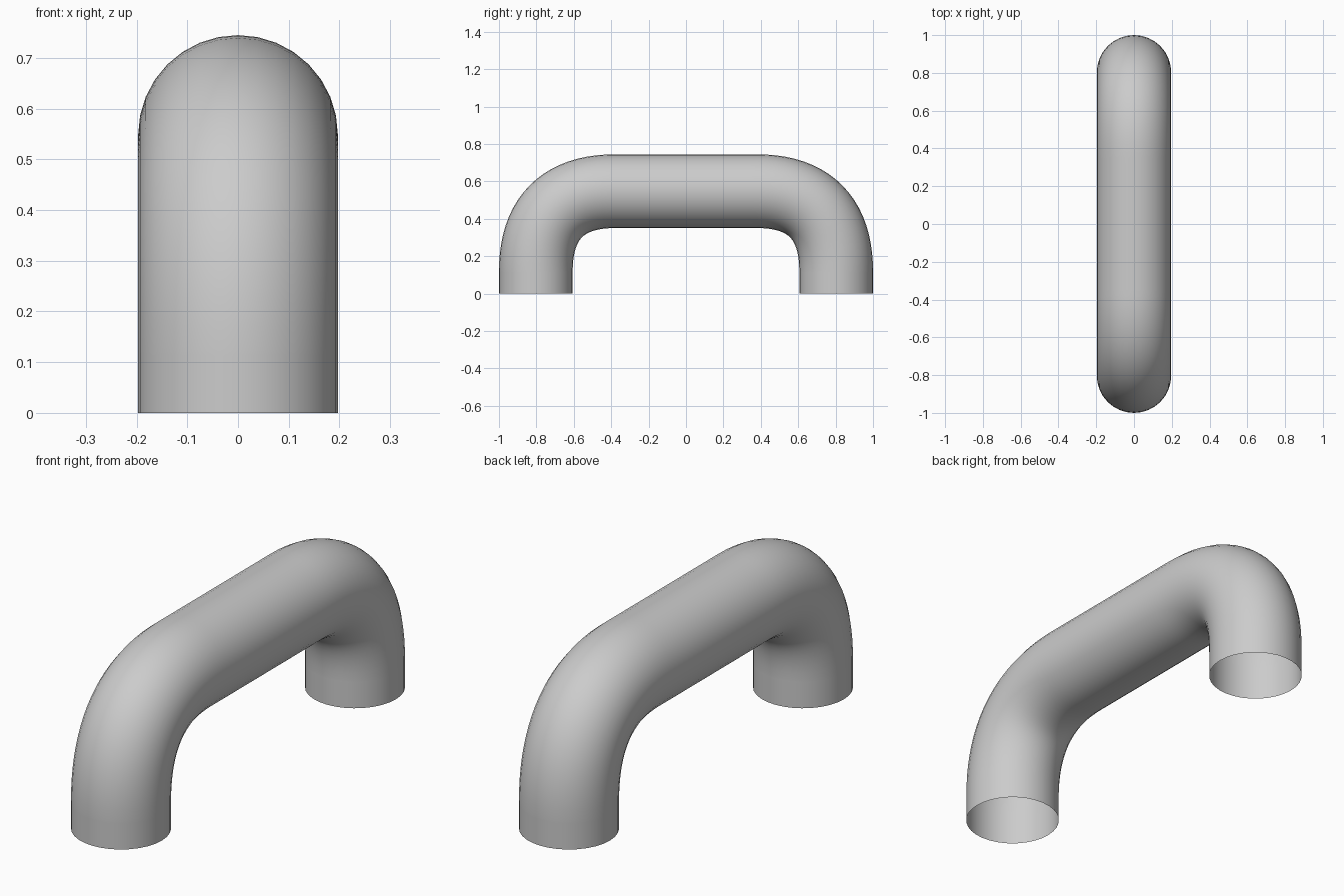
import bpy

cube = bpy.data.objects.get("Cube")
if cube:
    bpy.data.objects.remove(cube, do_unlink=True)

RADIUS = 0.197
LEG_Y = 1 - RADIUS     # centre line of the legs
BAR_Z = 0.745 - RADIUS   # centre line of the crossbar
BEND_Z, BEND_Y = 0.12, 0.38  # where the bends begin and end
EASE = 0.66

grey = bpy.data.materials.new("plain_grey")
grey.use_nodes = True
colour = (0.6, 0.6, 0.6, 1)
grey.diffuse_color = colour
grey.node_tree.nodes["Principled BSDF"].inputs["Base Color"].default_value = colour

# Centre line: leg, eased bend, crossbar, eased bend, leg
up = EASE * (BAR_Z - BEND_Z)
along = EASE * (LEG_Y - BEND_Y)


def knots(s):
    """Point, left handle and right handle for one side, from the foot up."""
    return [
        ((s * LEG_Y, 0), (s * LEG_Y, -0.04), (s * LEG_Y, 0.04)),
        ((s * LEG_Y, BEND_Z), (s * LEG_Y, BEND_Z - 0.04), (s * LEG_Y, BEND_Z + up)),
        ((s * BEND_Y, BAR_Z), (s * (BEND_Y + along), BAR_Z), (s * (BEND_Y - 0.2), BAR_Z)),
    ]


path = knots(-1) + [(p, b, a) for p, a, b in reversed(knots(1))]

curve = bpy.data.curves.new("tube_path", "CURVE")
curve.dimensions = "3D"
curve.resolution_u = 20
curve.bevel_depth = RADIUS
curve.bevel_resolution = 14
curve.use_fill_caps = False
spline = curve.splines.new("BEZIER")
spline.bezier_points.add(len(path) - 1)
for bp, (p, a, b) in zip(spline.bezier_points, path):
    bp.handle_left_type = bp.handle_right_type = "FREE"
    bp.co, bp.handle_left, bp.handle_right = ((0, *v) for v in (p, a, b))

# Open-ended bent tube as a smooth mesh
tube = bpy.data.objects.new("bent_tube", curve)
bpy.context.collection.objects.link(tube)
curve.materials.append(grey)
bpy.ops.object.select_all(action="DESELECT")
tube.select_set(True)
bpy.context.view_layer.objects.active = tube
bpy.ops.object.convert(target="MESH")
bpy.ops.object.shade_smooth_by_angle()
